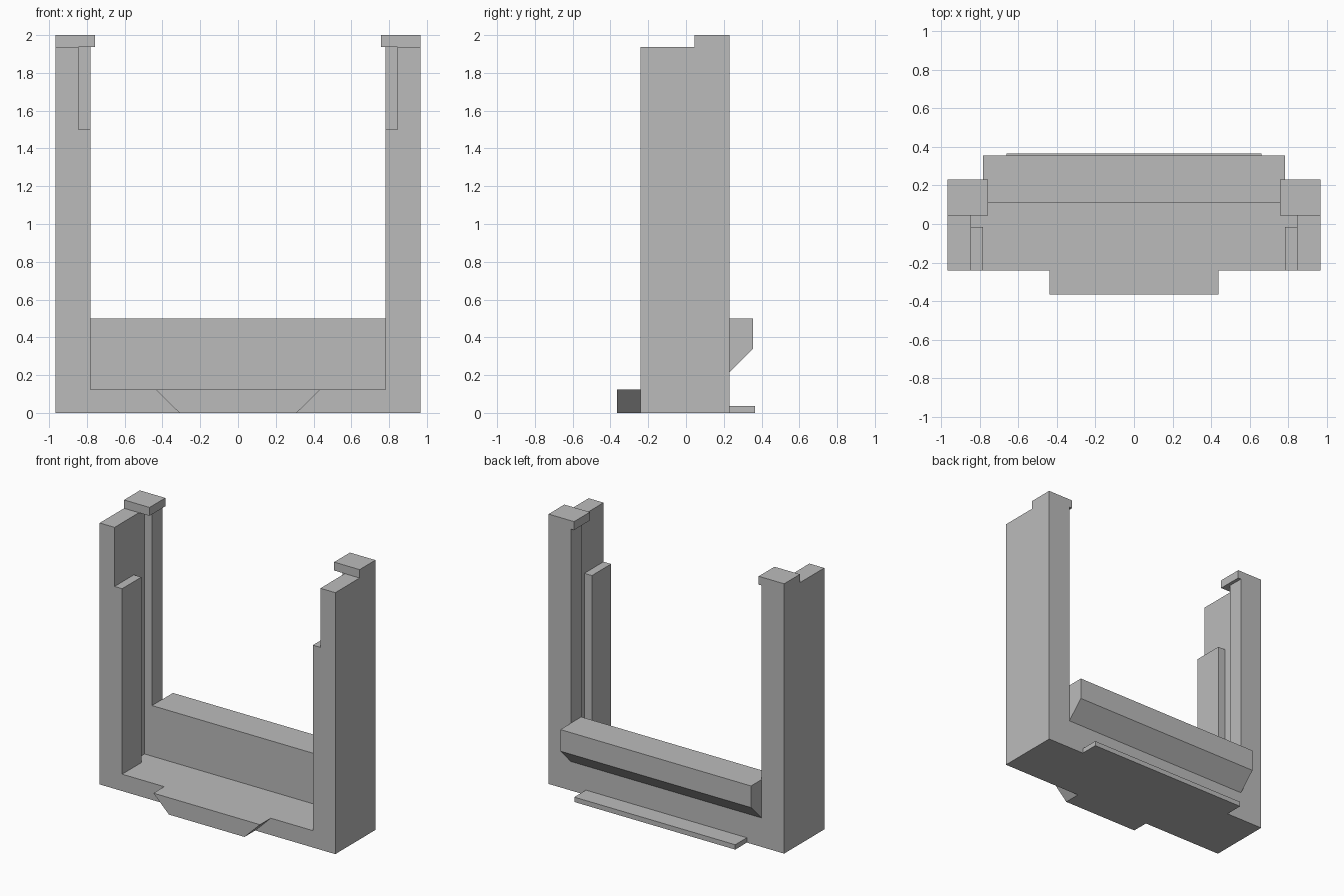
import bpy, bmesh

cube = bpy.data.objects.get("Cube")
if cube:
    bpy.data.objects.remove(cube, do_unlink=True)

grey = bpy.data.materials.new("plain_grey")
grey.use_nodes = True
colour = (0.5, 0.5, 0.5, 1)
grey.diffuse_color = colour
grey.node_tree.nodes["Principled BSDF"].inputs["Base Color"].default_value = colour

OUTER, INNER, GROOVE, CAP = 0.966, 0.782, 0.844, 0.757
FRONT, BACK, SILL, SHOULDER = -0.24, 0.23, 0.125, 1.938


def prism(name, profile, lo, hi, axis="x"):
    """Extrude a profile along x (profile is y, z) or along y (profile is x, z)."""
    def place(a, b, t):
        return (t, a, b) if axis == "x" else (a, t, b)
    bm = bmesh.new()
    face = bm.faces.new([bm.verts.new(place(a, b, lo)) for a, b in profile])
    extruded = bmesh.ops.extrude_face_region(bm, geom=[face])["geom"]
    moved = [v for v in extruded if isinstance(v, bmesh.types.BMVert)]
    bmesh.ops.translate(bm, verts=moved, vec=place(0, 0, hi - lo))
    bmesh.ops.recalc_face_normals(bm, faces=bm.faces)
    mesh = bpy.data.meshes.new(name)
    bm.to_mesh(mesh)
    bm.free()
    mesh.materials.append(grey)
    obj = bpy.data.objects.new(name, mesh)
    bpy.context.collection.objects.link(obj)
    return obj


def rect(a0, a1, b0, b1):
    return [(a0, b0), (a1, b0), (a1, b1), (a0, b1)]


def combine(target, other, operation):
    mod = target.modifiers.new(other.name, "BOOLEAN")
    mod.solver = "EXACT"
    mod.operation = operation
    mod.object = other
    other.hide_render = True


# Side posts: grooved on the inner face, with a lower front shoulder and a cap
frame = prism("upright_frame", rect(FRONT, BACK, 0, 2), INNER, OUTER)
groove = prism("groove_cutter", [(-0.015, SILL), (0.11, SILL), (0.11, SHOULDER),
               (-0.4, SHOULDER), (-0.4, 1.5), (-0.015, 1.5)], 0.6, GROOVE)
shoulder = prism("shoulder_cutter", rect(-0.4, 0.045, SHOULDER, 2.2), 0.6, 1.2)
cap = prism("post_cap", rect(0.045, BACK, SHOULDER, 2), CAP, OUTER)
# Sill, back wall and sloped rear ledge share one cross-section
sill = prism("sill_and_ledge", [(FRONT, 0), (BACK, 0), (BACK, 0.215), (0.355, 0.34),
             (0.355, 0.5), (0.11, 0.5), (0.11, SILL), (FRONT, SILL)], -INNER, INNER)

combine(frame, groove, "DIFFERENCE")
combine(frame, shoulder, "DIFFERENCE")
combine(frame, cap, "UNION")
frame.modifiers.new("other_side", "MIRROR").use_axis = (True, False, False)
combine(frame, sill, "UNION")

# Bake the frame into one clean solid and drop the helpers
bpy.context.view_layer.update()
depsgraph = bpy.context.evaluated_depsgraph_get()
baked = bpy.data.meshes.new_from_object(frame.evaluated_get(depsgraph))
frame.modifiers.clear()
frame.data = baked
bm = bmesh.new()
bm.from_mesh(baked)
bmesh.ops.remove_doubles(bm, verts=bm.verts, dist=0.0005)
bmesh.ops.dissolve_limit(bm, angle_limit=0.01, verts=bm.verts, edges=bm.edges)
bm.to_mesh(baked)
bm.free()
baked.materials.clear()
baked.materials.append(grey)
for helper in (groove, shoulder, cap, sill):
    bpy.data.objects.remove(helper, do_unlink=True)

# Front lip with slanted ends, and the thin rear foot
prism("front_lip", [(-0.31, 0), (0.31, 0), (0.437, SILL), (-0.437, SILL)],
      -0.366, FRONT, "y")
prism("rear_foot", rect(BACK, 0.366, 0, 0.036), -0.66, 0.66)
